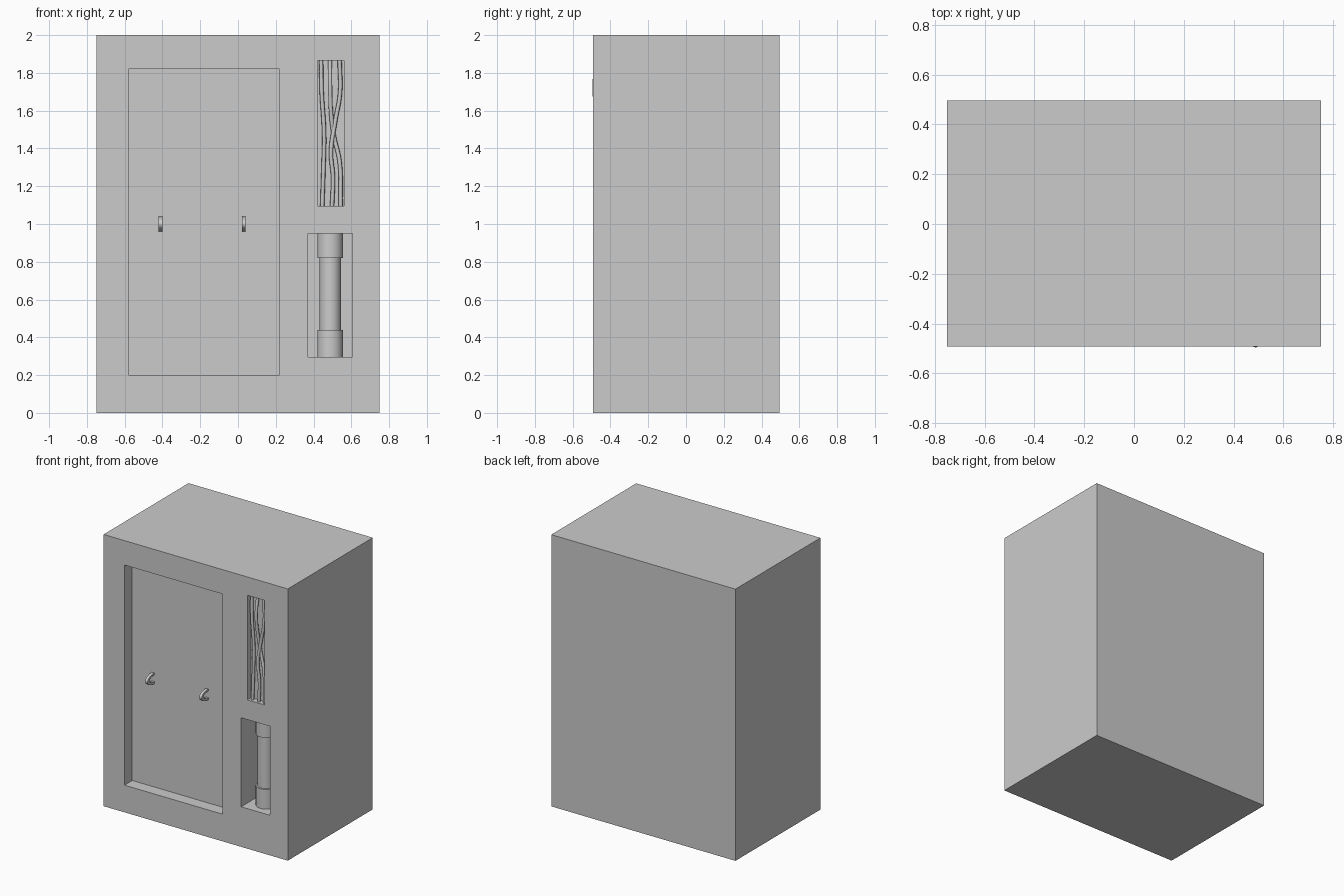
import bpy, bmesh, math
from mathutils import Vector

if "Cube" in bpy.data.objects:
    bpy.data.objects.remove(bpy.data.objects["Cube"])

FRONT, BACK = -0.492, 0.496


def make_box(name, x0, x1, y0, y1, z0, z1):
    bpy.ops.mesh.primitive_cube_add(
        size=1, location=((x0 + x1) / 2, (y0 + y1) / 2, (z0 + z1) / 2))
    ob = bpy.context.object
    ob.name = name
    ob.scale = (x1 - x0, y1 - y0, z1 - z0)
    bpy.ops.object.transform_apply(location=True, rotation=False, scale=True)
    return ob


def recess(body, x0, x1, z0, z1, depth):
    cutter = make_box("recess_cutter", x0, x1, FRONT - 0.1, FRONT + depth, z0, z1)
    mod = body.modifiers.new("recess", 'BOOLEAN')
    mod.operation = 'DIFFERENCE'
    mod.solver = 'EXACT'
    mod.object = cutter
    bpy.context.view_layer.objects.active = body
    bpy.ops.object.modifier_apply(modifier=mod.name)
    bpy.data.objects.remove(cutter)


def cylinder(name, x, y, z0, z1, r):
    bpy.ops.mesh.primitive_cylinder_add(
        vertices=32, radius=r, depth=z1 - z0, location=(x, y, (z0 + z1) / 2))
    ob = bpy.context.object
    ob.name = name
    bpy.ops.object.shade_smooth_by_angle(angle=math.radians(35))


def handle(name, x, y):
    # D-shaped flat band standing out from the door
    bm = bmesh.new()
    rings = []
    n = 16
    for i in range(n + 1):
        a = math.pi * (i / n - 0.5)
        ring = []
        for ry, rz in ((0.078, 0.04), (0.055, 0.024)):
            for dx in (-0.01, 0.01):
                ring.append(bm.verts.new(
                    (x + dx, y - ry * math.cos(a), 1.0 + rz * math.sin(a))))
        rings.append([ring[0], ring[1], ring[3], ring[2]])
    for a, b in zip(rings, rings[1:]):
        for j in range(4):
            k = (j + 1) % 4
            bm.faces.new((a[j], a[k], b[k], b[j]))
    bm.faces.new(rings[0])
    bm.faces.new(rings[-1])
    bmesh.ops.recalc_face_normals(bm, faces=bm.faces)
    me = bpy.data.meshes.new(name)
    bm.to_mesh(me)
    bm.free()
    ob = bpy.data.objects.new(name, me)
    bpy.context.collection.objects.link(ob)
    bpy.context.view_layer.objects.active = ob
    ob.select_set(True)
    bpy.ops.object.shade_smooth_by_angle(angle=math.radians(35))
    ob.select_set(False)


def wire(name, points):
    # points are (x, depth behind the front face, z)
    cu = bpy.data.curves.new(name, 'CURVE')
    cu.dimensions = '3D'
    cu.bevel_depth = 0.011
    cu.bevel_resolution = 2
    cu.resolution_u = 6
    cu.use_fill_caps = True
    sp = cu.splines.new('BEZIER')
    sp.bezier_points.add(len(points) - 1)
    for bp, (x, d, z) in zip(sp.bezier_points, points):
        bp.co = Vector((x, FRONT + d, z))
        bp.handle_left_type = bp.handle_right_type = 'AUTO'
    ob = bpy.data.objects.new(name, cu)
    bpy.context.collection.objects.link(ob)


# Cabinet body with its three recesses
body = make_box("cabinet_body", -0.75, 0.75, FRONT, BACK, 0, 2)
recess(body, -0.58, 0.22, 0.20, 1.82, 0.09)
recess(body, 0.42, 0.56, 1.095, 1.865, 0.045)
recess(body, 0.37, 0.605, 0.295, 0.95, 0.20)

# Door handles
bpy.ops.object.select_all(action='DESELECT')
for side, x in (("left", -0.41), ("right", 0.03)):
    handle("door_handle_" + side, x, FRONT + 0.09)

# Canister: narrow tube between two wider end caps
cylinder("canister_tube", 0.488, FRONT + 0.12, 0.435, 0.825, 0.056)
cylinder("canister_cap_lower", 0.488, FRONT + 0.12, 0.295, 0.44, 0.068)
cylinder("canister_cap_upper", 0.488, FRONT + 0.12, 0.82, 0.95, 0.068)

# Loose wires in the upper recess
wire("wire_left", [(0.44, 0.025, 1.865), (0.443, 0.022, 1.7),
                   (0.456, 0.025, 1.48), (0.452, 0.025, 1.28), (0.446, 0.025, 1.095)])
wire("wire_middle", [(0.487, 0.025, 1.865), (0.488, 0.007, 1.735), (0.492, 0.018, 1.6),
                     (0.507, 0.03, 1.47), (0.538, 0.025, 1.33), (0.544, 0.025, 1.095)])
wire("wire_right", [(0.538, 0.025, 1.865), (0.54, 0.025, 1.69), (0.516, 0.025, 1.55),
                    (0.492, 0.02, 1.38), (0.503, 0.022, 1.25), (0.498, 0.025, 1.095)])
